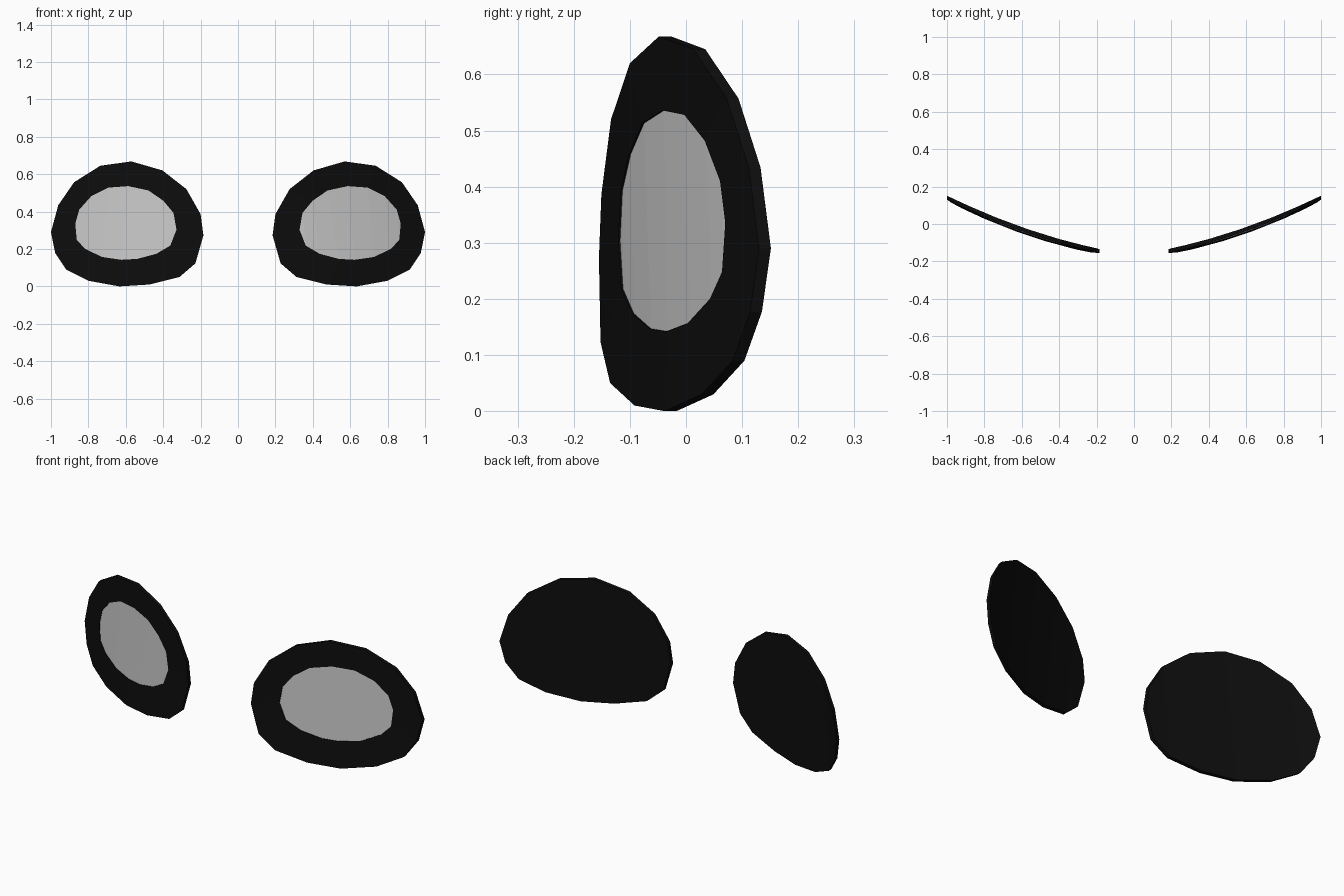
import bpy, bmesh

if "Cube" in bpy.data.objects:
    bpy.data.objects.remove(bpy.data.objects["Cube"])

# Outlines in (x, z), counter-clockwise from the outer corner
RIM = [(1.0, .29), (.961, .434), (.876, .557), (.736, .645), (.57, .668), (.404, .62),
       (.276, .52), (.2, .386), (.185, .273), (.228, .123), (.313, .05), (.474, .01),
       (.635, 0), (.8, .03), (.919, .09), (.977, .177)]
LENS = [(.87, .335), (.849, .41), (.785, .482), (.694, .528), (.587, .536), (.479, .513),
        (.399, .458), (.345, .393), (.329, .303), (.362, .218), (.437, .174), (.538, .147),
        (.624, .142), (.726, .157), (.817, .2), (.862, .248)]
N = len(RIM)


def depth(x, z):
    """Front surface of the curved plate, swept back toward the side."""
    return (-.154 + .275 * (x - .185) + .173 * (x - .185) * (x - .57)
            - .043 * max(0, .3 - z))


def loop(bm, outline, offset):
    return [bm.verts.new((x, depth(x, z) + offset, z)) for x, z in outline]


def bridge(bm, a, b):
    for i in range(N):
        j = (i + 1) % N
        bm.faces.new((a[i], a[j], b[j], b[i]))


def cap(bm, a):
    """Fill a loop with upright strips that follow the curve."""
    for i in range(N // 2):
        ids = [i, i + 1, N - i - 1, (N - i) % N]
        bm.faces.new([a[k] for k in dict.fromkeys(ids)])


def finish(bm, name, color=None):
    bmesh.ops.recalc_face_normals(bm, faces=bm.faces[:])
    mesh = bpy.data.meshes.new(name)
    bm.to_mesh(mesh)
    bm.free()
    obj = bpy.data.objects.new(name, mesh)
    bpy.context.collection.objects.link(obj)
    # Matching piece on the other side
    obj.modifiers.new("Mirror", 'MIRROR').use_mirror_merge = False
    if color:
        mat = bpy.data.materials.new(name)
        mat.diffuse_color = color
        mat.use_nodes = True
        mat.node_tree.nodes["Principled BSDF"].inputs["Base Color"].default_value = mat.diffuse_color
        mesh.materials.append(mat)
    return obj


# Black plate with a shallow opening in the front
bm = bmesh.new()
front = loop(bm, RIM, 0)
hole = loop(bm, LENS, 0)
floor = loop(bm, LENS, .008)
back = loop(bm, RIM, .021)
bridge(bm, front, hole)
bridge(bm, hole, floor)
bridge(bm, front, back)
cap(bm, floor)
cap(bm, back)
finish(bm, "eye_rim", (.004, .004, .004, 1))

# Grey lens sitting in the opening
bm = bmesh.new()
lens_front = loop(bm, LENS, .003)
lens_back = loop(bm, LENS, .009)
bridge(bm, lens_front, lens_back)
cap(bm, lens_front)
cap(bm, lens_back)
finish(bm, "eye_lens")
